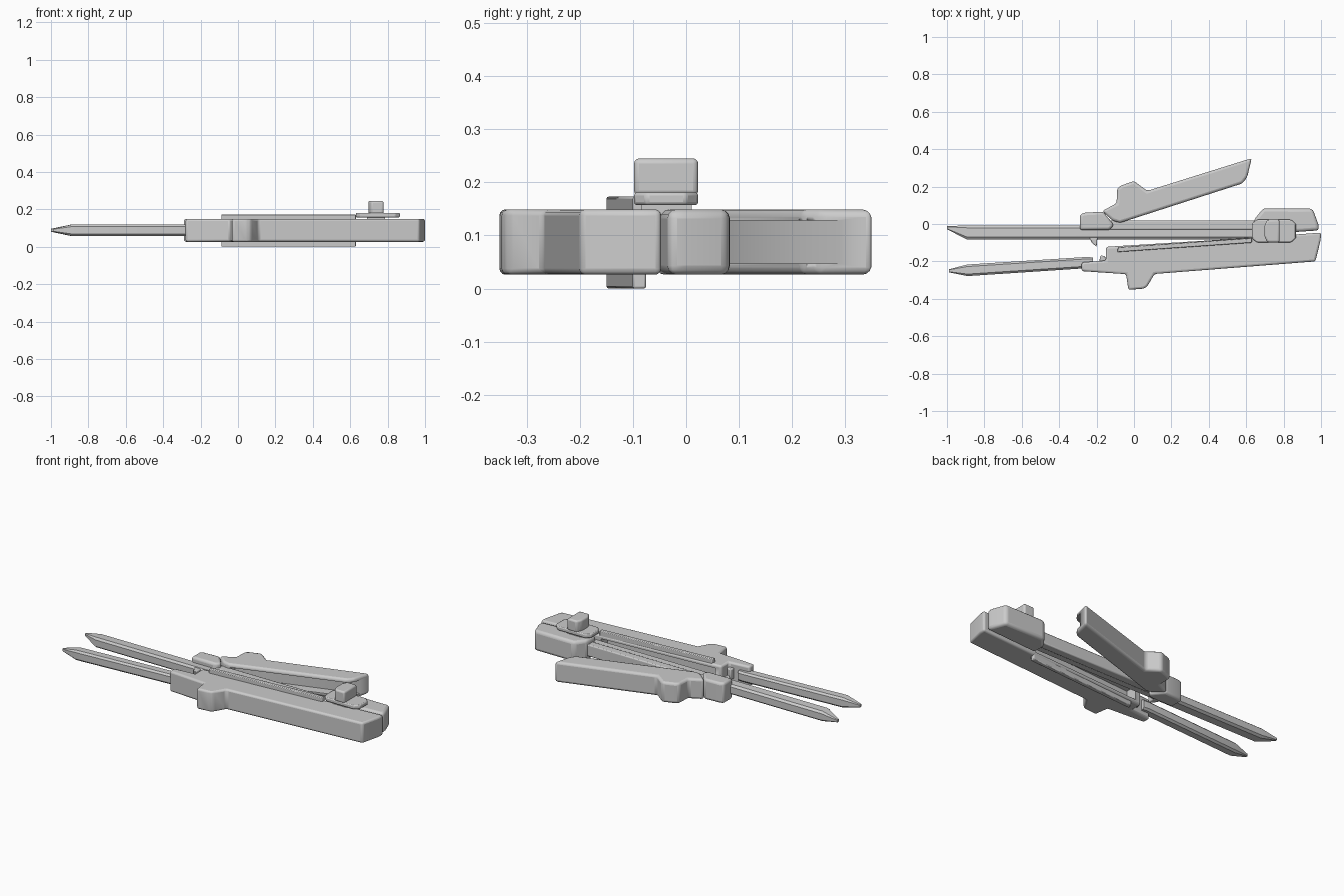
import bpy, bmesh

if "Cube" in bpy.data.objects:
    bpy.data.objects.remove(bpy.data.objects["Cube"])

def finish(name, bm, bevel=0.0, seg=3):
    bmesh.ops.recalc_face_normals(bm, faces=bm.faces)
    me = bpy.data.meshes.new(name)
    bm.to_mesh(me)
    bm.free()
    ob = bpy.data.objects.new(name, me)
    bpy.context.collection.objects.link(ob)
    if bevel:
        m = ob.modifiers.new("bevel", 'BEVEL')
        m.width, m.segments, m.limit_method = bevel, seg, 'ANGLE'
        m.angle_limit = 0.4
    bpy.ops.object.select_all(action='DESELECT')
    ob.select_set(True)
    bpy.context.view_layer.objects.active = ob
    bpy.ops.object.shade_smooth_by_angle(angle=0.6)
    return ob

def plate(name, pts, z0, z1, bevel=0.0, seg=3):
    """Extrude a top-view outline between two heights."""
    bm = bmesh.new()
    lo = [bm.verts.new((x, y, z0)) for x, y in pts]
    hi = [bm.verts.new((x, y, z1)) for x, y in pts]
    bm.faces.new(lo)
    bm.faces.new(hi)
    for i in range(len(pts)):
        j = (i + 1) % len(pts)
        bm.faces.new((lo[i], lo[j], hi[j], hi[i]))
    return finish(name, bm, bevel, seg)

def rod(name, sections, zc=0.088):
    """Loft chamfered rectangles: (x, y centre, half y, half z)."""
    bm = bmesh.new()
    rings = []
    for x, yc, hy, hz in sections:
        a, b = hy * 0.65, hz * 0.65
        rings.append([bm.verts.new((x, yc + y, zc + z)) for y, z in
                      ((hy, -b), (hy, b), (a, hz), (-a, hz),
                       (-hy, b), (-hy, -b), (-a, -hz), (a, -hz))])
    for r, s in zip(rings, rings[1:]):
        for i in range(8):
            bm.faces.new((r[i], r[(i + 1) % 8], s[(i + 1) % 8], s[i]))
    bm.faces.new(rings[0])
    bm.faces.new(rings[-1])
    return finish(name, bm)

def hollow(ob, pts, z0=0.047, z1=0.128):
    """Cut a channel into a housing."""
    cut = plate(ob.name + "_cutter", pts, z0, z1)
    cut.hide_render = True
    cut.hide_viewport = True
    cut.display_type = 'WIRE'
    m = ob.modifiers.new("channel", 'BOOLEAN')
    m.object, m.operation, m.solver = cut, 'DIFFERENCE', 'EXACT'

Z0, Z1 = 0.026, 0.149

# lower housing with thumb tab and open channel on its inner side
lower = plate("lower_housing", [
    (-0.28, -0.205), (-0.15, -0.195), (-0.15, -0.122), (0.64, -0.073),
    (1.0, -0.046), (0.998, -0.085), (0.97, -0.2), (0.11, -0.267), (0.07, -0.335),
    (0.05, -0.346), (-0.03, -0.352), (-0.042, -0.268), (-0.28, -0.252)], Z0, Z1, 0.017)
hollow(lower, [(-0.11, -0.05), (-0.11, -0.19), (0.62, -0.14), (0.62, 0.0)])
plate("latch_peg", [(-0.185, -0.2), (-0.18, -0.168), (-0.155, -0.172), (-0.14, -0.2)],
      0.055, 0.12, 0.006, 2)

# raised edge rails above and below the lower housing
for name, z0, z1 in (("upper_edge_rail", 0.13, 0.173), ("lower_edge_rail", 0.0, 0.045)):
    plate(name, [(-0.09, -0.15), (0.63, -0.1), (0.63, -0.075), (-0.085, -0.124)],
          z0, z1, 0.004, 2)

# end block of the upper half
plate("end_block", [
    (0.64, -0.058), (0.99, -0.034), (0.985, 0.0), (0.955, 0.082), (0.69, 0.083),
    (0.64, 0.02)], Z0, Z1, 0.017)

# upper half: straight probe, backing rail, front collar, peg
rod("upper_probe", [(-1.0, -0.02, 0.008, 0.008), (-0.895, -0.0445, 0.0375, 0.03),
                    (0.67, -0.0445, 0.0375, 0.03)])
plate("backing_rail", [(-0.2, -0.03), (0.67, -0.03), (0.67, 0.02), (-0.2, 0.02)],
      0.052, 0.122, 0.006, 2)
plate("front_collar", [
    (-0.29, -0.032), (-0.29, 0.05), (-0.265, 0.06), (-0.165, 0.066), (-0.107, -0.005),
    (-0.13, -0.032)], Z0, Z1, 0.014)
plate("probe_hook", [(-0.24, -0.07), (-0.225, -0.1), (-0.2, -0.122), (-0.195, -0.07)],
      0.06, 0.116, 0.005, 2)

# angled lower probe
rod("lower_probe", [(-0.99, -0.25, 0.008, 0.008), (-0.89, -0.2475, 0.031, 0.03),
                    (-0.25, -0.206, 0.03, 0.03), (-0.22, -0.205, 0.026, 0.03)])

# swung-open cover arm, a channel open on its inner side and at its end
arm = plate("cover_arm", [
    (-0.17, 0.07), (-0.093, 0.11), (-0.09, 0.19), (-0.07, 0.205), (0.0, 0.23),
    (0.07, 0.177), (0.63, 0.352), (0.605, 0.25), (0.58, 0.217), (-0.075, 0.006),
    (-0.115, 0.018)], Z0, Z1, 0.014)
hollow(arm, [(-0.07, 0.07), (0.7, 0.313), (0.75, 0.2), (-0.05, -0.05)])

# slide switch: neck, rounded base and finger button
plate("slider_neck", [(0.69, -0.085), (0.785, -0.085), (0.785, 0.01), (0.69, 0.01)],
      0.12, 0.165)
plate("slider_base", [
    (0.63, -0.075), (0.655, -0.098), (0.84, -0.098), (0.866, -0.075), (0.866, 0.0),
    (0.84, 0.023), (0.655, 0.023), (0.63, 0.0)], 0.157, 0.181, 0.006, 2)
plate("slider_button", [
    (0.712, -0.098), (0.778, -0.098), (0.778, 0.023), (0.712, 0.023),
    (0.697, -0.01), (0.697, -0.065)], 0.175, 0.245, 0.01)
